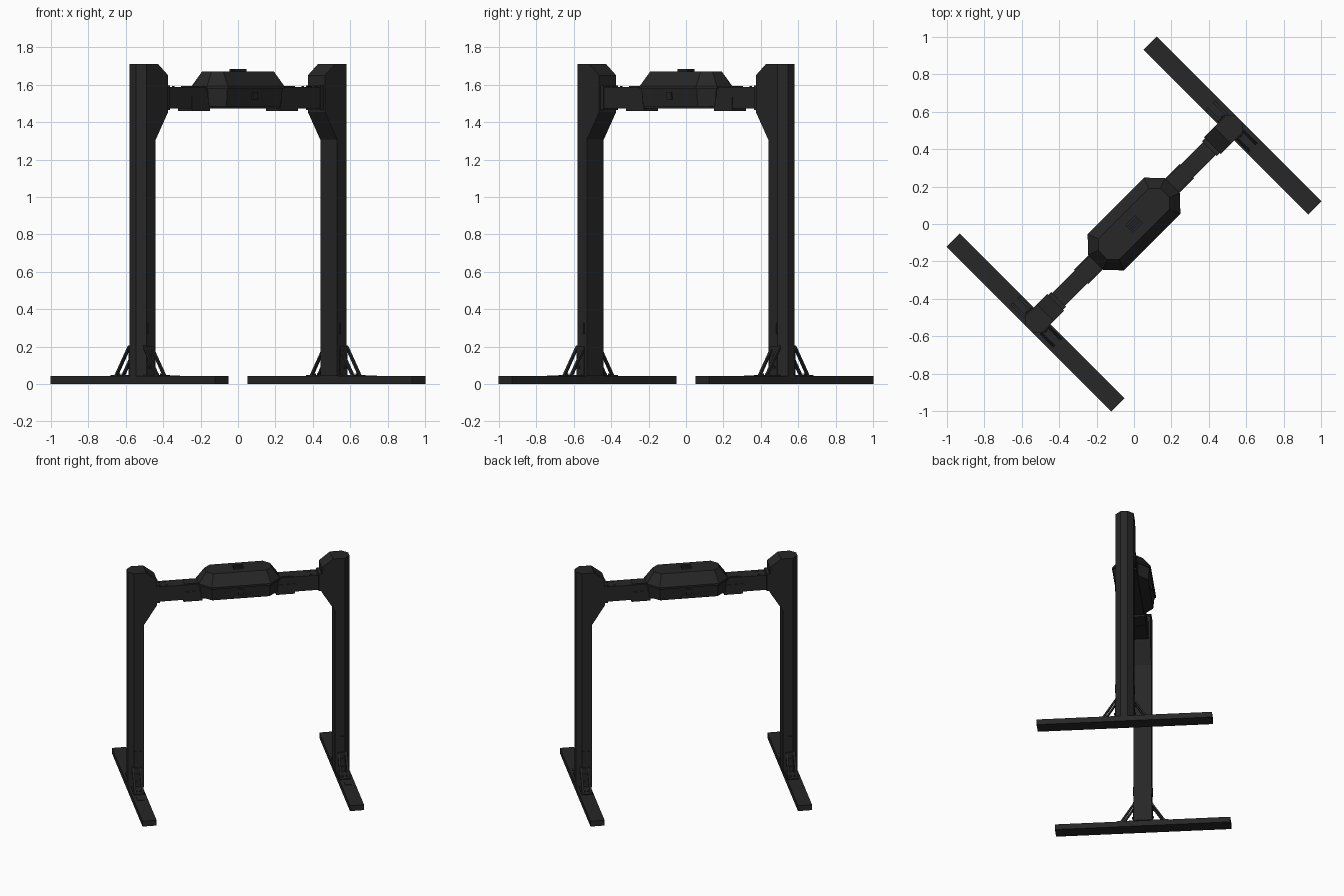
import bpy, bmesh
from math import radians
from mathutils import Vector

if "Cube" in bpy.data.objects:
    bpy.data.objects.remove(bpy.data.objects["Cube"])

# Local frame: X runs along the beam, Y along the feet; everything is turned 45 degrees
TURN = radians(45)
dark = bpy.data.materials.new("dark_metal")
dark.diffuse_color = (0.02, 0.02, 0.02, 1)
dark.use_nodes = True
dark.node_tree.nodes["Principled BSDF"].inputs["Base Color"].default_value = dark.diffuse_color


def finish(name, bm, mirror=""):
    bmesh.ops.recalc_face_normals(bm, faces=bm.faces)
    me = bpy.data.meshes.new(name)
    bm.to_mesh(me)
    bm.free()
    me.materials.append(dark)
    ob = bpy.data.objects.new(name, me)
    ob.rotation_euler.z = TURN
    bpy.context.collection.objects.link(ob)
    if mirror:
        mod = ob.modifiers.new("Mirror", 'MIRROR')
        mod.use_axis = ["X" in mirror, "Y" in mirror, False]
        mod.use_mirror_merge = False
    return ob


def loft(name, rings, mirror=""):
    bm = bmesh.new()
    vs = [[bm.verts.new(p) for p in r] for r in rings]
    n = len(vs[0])
    bm.faces.new(vs[0])
    bm.faces.new(vs[-1])
    for a, b in zip(vs, vs[1:]):
        for i in range(n):
            j = (i + 1) % n
            bm.faces.new((a[i], a[j], b[j], b[i]))
    return finish(name, bm, mirror)


def box(name, x, y, z, mirror="X"):
    ring = [(x[0], y[0]), (x[1], y[0]), (x[1], y[1]), (x[0], y[1])]
    return loft(name, [[(a, b, h) for a, b in ring] for h in z], mirror)


def bolt(name, loc, r, h, axis='Z', mirror="XY"):
    bm = bmesh.new()
    bmesh.ops.create_cone(bm, cap_ends=True, segments=8, radius1=r, radius2=r, depth=h)
    if axis == 'Y':
        bmesh.ops.transform(bm, matrix=Vector((0, 0, 1)).rotation_difference(Vector((0, 1, 0))).to_matrix().to_4x4(), verts=bm.verts)
    bmesh.ops.translate(bm, vec=loc, verts=bm.verts)
    return finish(name, bm, mirror)


# Floor feet
box("foot", (0.694, 0.795), (-0.622, 0.622), (0, 0.042))

# Columns with chamfered outer corners
W = 0.064
col = [(0.686, -W), (0.757, -W), (0.795, -0.025), (0.795, 0.025), (0.757, W), (0.686, W)]
loft("column", [[(x, y, z) for x, y in col] for z in (0.042, 1.712)], "X")

# Shoulder brackets at the column tops
shoulder = [(0.69, 1.30), (0.69, 1.712), (0.67, 1.712), (0.592, 1.65), (0.592, 1.455)]
loft("shoulder", [[(x, y, z) for x, z in shoulder] for y in (-W, W)], "X")

# Beam with clamping sleeves and cover plates
box("beam", (-0.6, 0.6), (-0.049, 0.049), (1.473, 1.588), "")
box("beam_sleeve", (0.265, 0.40), (-0.053, 0.053), (1.459, 1.535))
box("sleeve_lip", (0.275, 0.39), (-0.04, 0.04), (1.585, 1.592))
box("beam_collar", (0.57, 0.60), (-0.055, 0.055), (1.465, 1.597))
for x in (0.52, 0.56):
    bolt("beam_bolt", (x, 0.03, 1.588), 0.007, 0.008)


# Central housing: faceted shell over a lower body
def octagon(x1, x2, y1, y2, z):
    return [(x1, -y1, z), (x2, -y2, z), (x2, y2, z), (x1, y1, z),
            (-x1, y1, z), (-x2, y2, z), (-x2, -y2, z), (-x1, -y1, z)]


loft("housing_shell", [octagon(0.214, 0.29, 0.137, 0.056, 1.578),
                       octagon(0.214, 0.29, 0.137, 0.056, 1.592),
                       octagon(0.19, 0.235, 0.079, 0.035, 1.672)])
loft("housing_body", [octagon(0.205, 0.275, 0.118, 0.05, 1.485),
                      octagon(0.209, 0.282, 0.128, 0.053, 1.578)])

# Small fitting on the housing top, side latch and underside rail
for i in range(3):
    y = -0.022 + i * 0.022
    box("top_fitting", (-0.036, 0.036), (y - 0.007, y + 0.007), (1.668, 1.683), "")
box("housing_latch", (-0.02, 0.02), (0.115, 0.133), (1.52, 1.56), "Y")
box("underside_rail", (-0.14, 0.14), (-0.04, 0.04), (1.478, 1.487), "")


# Slanted foot braces, a pair on each side of each column
def brace(x):
    path = [(0.165, 0.042), (0.150, 0.042), (0.060, 0.185), (0.060, 0.205)]
    loft("brace", [[(x + d, y, z) for y, z in path] for d in (-0.008, 0.008)], "XY")


for x in (0.712, 0.765):
    brace(x)

# Brace base plates, column plates and bolts
box("brace_base", (0.70, 0.778), (0.064, 0.185), (0.04, 0.049), "XY")
box("brace_backplate", (0.702, 0.757), (0.06, 0.070), (0.049, 0.20), "XY")
box("column_plate", (0.705, 0.75), (0.06, 0.069), (0.265, 0.325), "XY")
box("foot_plate", (0.72, 0.77), (-0.28, -0.225), (0.04, 0.046))
for x in (0.725, 0.753):
    bolt("base_bolt", (x, 0.145, 0.051), 0.008, 0.010)
for z in (0.09, 0.15):
    bolt("column_bolt", (0.738, 0.072, z), 0.008, 0.010, 'Y')
